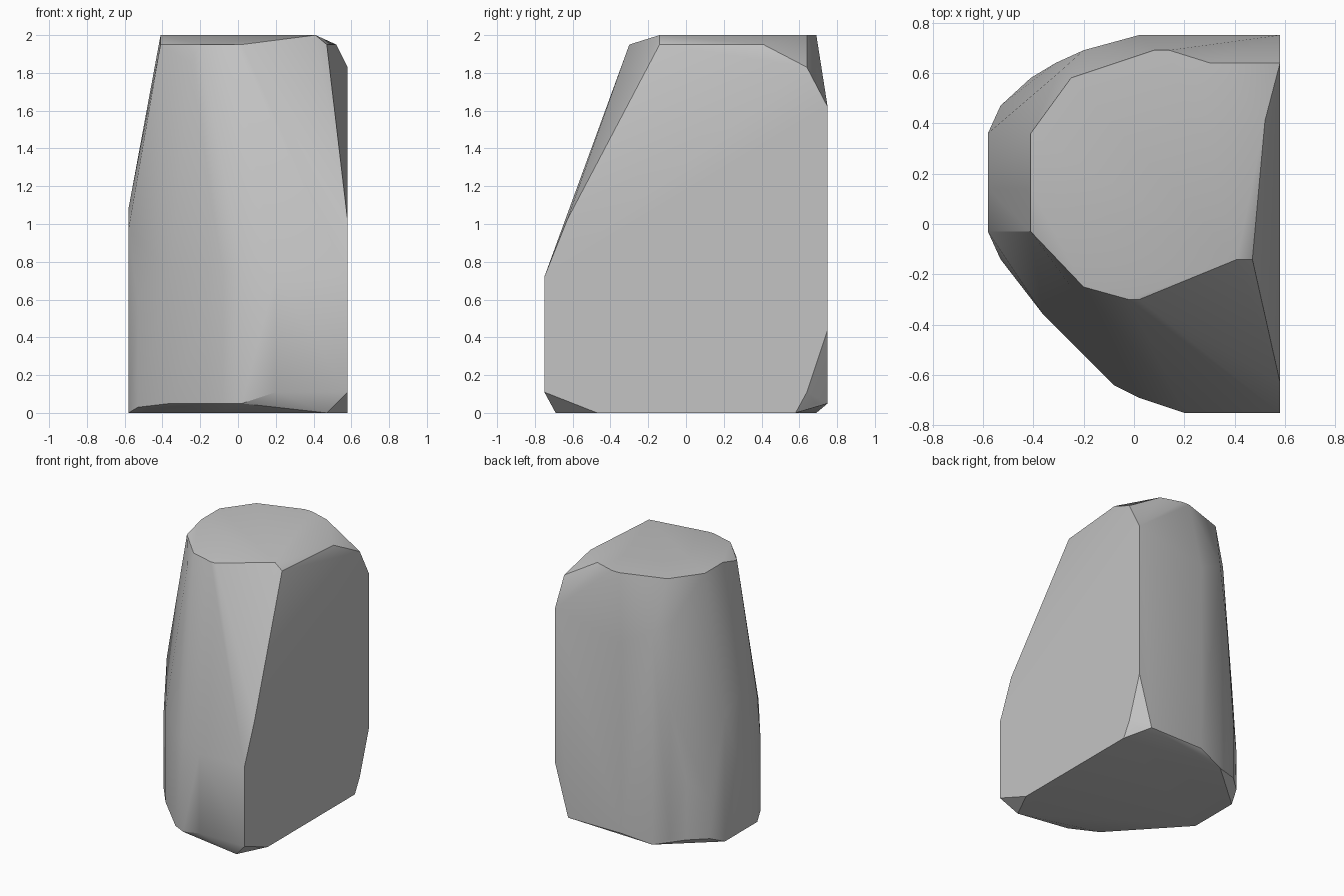
import bpy
import bmesh

default_cube = bpy.data.objects.get("Cube")
if default_cube:
    bpy.data.objects.remove(default_cube, do_unlink=True)


def make_material(name, colour):
    material = bpy.data.materials.new(name)
    material.use_nodes = True
    material.diffuse_color = colour
    shader = material.node_tree.nodes["Principled BSDF"]
    shader.inputs["Base Color"].default_value = colour
    shader.inputs["Roughness"].default_value = 0.8
    return material


def make_hull(name, points, material):
    """Wrap corner points in a convex skin and merge coplanar facets."""
    mesh = bpy.data.meshes.new(name)
    bm = bmesh.new()
    for point in points:
        bm.verts.new(point)
    result = bmesh.ops.convex_hull(bm, input=bm.verts)
    unused = {item for item in result["geom_interior"] + result["geom_unused"]
              if isinstance(item, bmesh.types.BMVert)}
    bmesh.ops.delete(bm, geom=list(unused), context="VERTS")
    bmesh.ops.dissolve_limit(bm, angle_limit=0.01, verts=bm.verts, edges=bm.edges)
    bmesh.ops.recalc_face_normals(bm, faces=bm.faces)
    bm.to_mesh(mesh)
    bm.free()
    mesh.materials.append(material)
    rock = bpy.data.objects.new(name, mesh)
    bpy.context.scene.collection.objects.link(rock)
    return rock


# Flat cleaved face lies on the rock's left side
cleaved = 0.58

# Upright edges: x, y, lower end, upper end
front_columns = [
    (cleaved, -.75, .11, .72), (.2, -.75, .11, .72), (.02, -.69, .05, .75),
    (-.08, -.64, .05, .75), (-.36, -.36, .05, .75), (-.53, -.14, .03, .6),
    (-cleaved, -.03, 0, .97),
]
back_columns = [
    (-cleaved, .36, 0, .97), (-.53, .47, .05, .35), (-.41, .58, .05, .5),
    (-.31, .64, .05, 1.1), (-.2, .69, 0, 1.62), (.02, .75, .05, 1.5),
    (.47, .75, .05, 1.6), (cleaved, .75, .44, 1.62),
]

# Chipped corners around the cleaved face, the base and the shoulders
chips = [
    (cleaved, -.47, 0), (.47, -.69, 0), (-.13, -.52, 0),
    (cleaved, .58, 0), (cleaved, .64, .11), (.52, .69, .05),
    (cleaved, -.63, 1.02), (cleaved, .64, 1.83), (-cleaved, .14, 1.08),
    (-.25, -.25, 1.85), (-.3, .6, 1.68),
]

# Crown: level top, with a slightly lower worn rim
top_height, rim_height = 2, 1.95
crown_top = [(-.41, .14), (-.41, .36), (.41, -.14), (.3, .64),
             (.14, .69), (.08, .69), (-.25, .58)]
crown_rim = [(-.41, -.03), (-.2, -.25), (-.02, -.3), (.02, -.3), (.47, -.14), (.52, .41)]

corners = list(chips)
for x, y, low, high in front_columns + back_columns:
    corners += [(x, y, low), (x, y, high)]
corners += [(x, y, top_height) for x, y in crown_top]
corners += [(x, y, rim_height) for x, y in crown_rim]

stone = make_material("grey stone", (0.55, 0.55, 0.55, 1))
rock = make_hull("rock", corners, stone)

# Smooth the gentle facets, keep the hard breaks crisp
bpy.ops.object.select_all(action="DESELECT")
rock.select_set(True)
bpy.context.view_layer.objects.active = rock
bpy.ops.object.shade_smooth_by_angle(angle=0.524)
